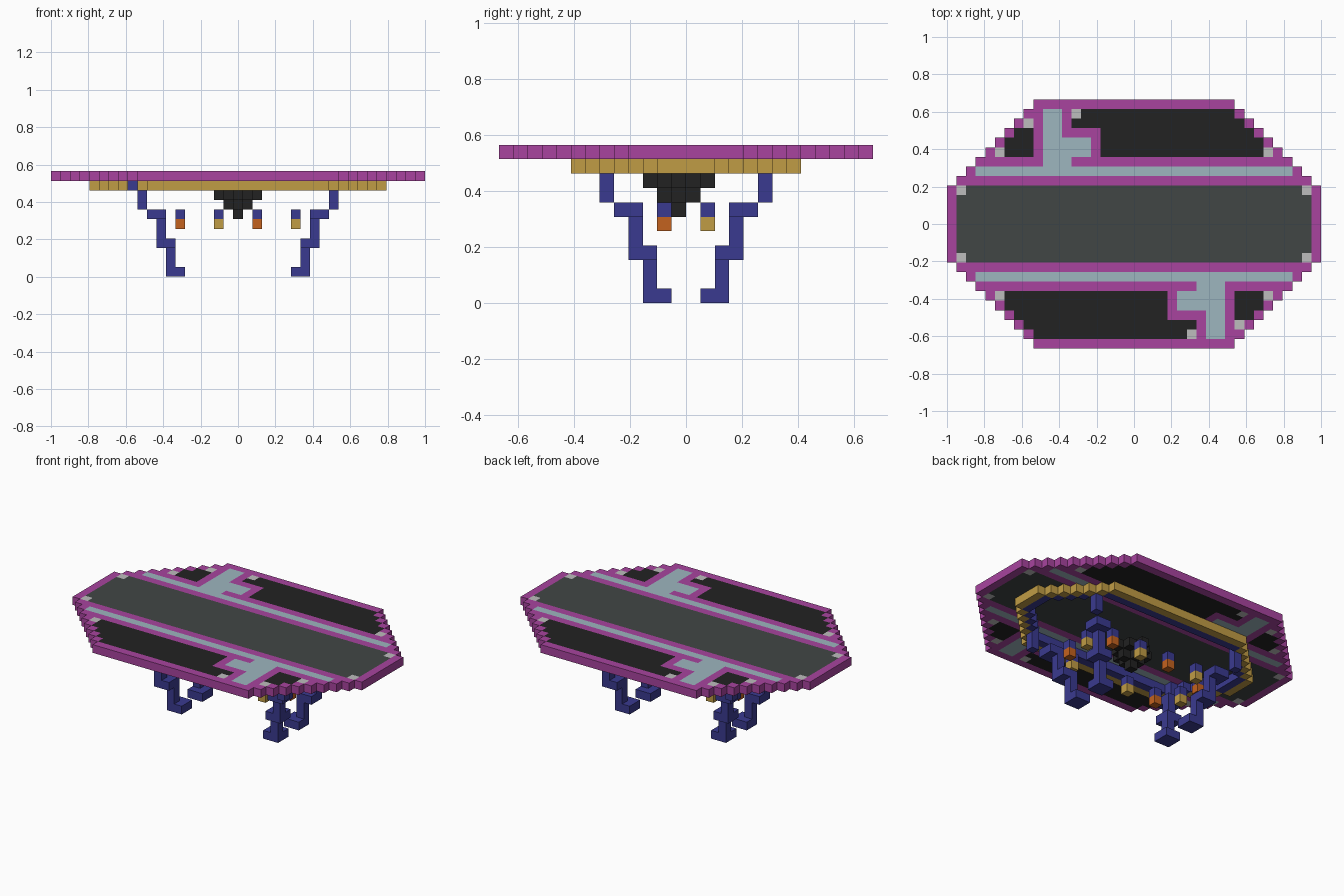
import bpy
import bmesh
from mathutils import Vector

cube = bpy.data.objects.get("Cube")
if cube:
    bpy.data.objects.remove(cube, do_unlink=True)

NX, NY = 39, 26          # blocks along x and y
U = 2 / NX               # block size


def material(name, hex_code):
    def linear(c):
        return c / 12.92 if c <= 0.04045 else ((c + 0.055) / 1.055) ** 2.4
    rgb = [linear(int(hex_code[n:n + 2], 16) / 255) for n in (0, 2, 4)]
    mat = bpy.data.materials.new(name)
    mat.use_nodes = True
    mat.diffuse_color = (*rgb, 1)
    bsdf = mat.node_tree.nodes["Principled BSDF"]
    bsdf.inputs["Base Color"].default_value = (*rgb, 1)
    bsdf.inputs["Roughness"].default_value = 0.8
    return mat


PURPLE = material("purple", "A8449F")
PALE = material("pale_blue", "9DB6BF")
SLATE = material("slate_grey", "414645")
BLACK = material("black", "222222")
SILVER = material("silver", "BEBEBE")
GOLD = material("gold", "C09C45")
BLUE = material("deep_blue", "3A3A90")
ORANGE = material("orange", "C4621F")

AXES = [Vector(a) for a in ((1, 0, 0), (0, 1, 0), (0, 0, 1))]


def build(name, blocks):
    """Make one mesh from {(i, j, k): material}, keeping only outer faces."""
    mats = list(dict.fromkeys(blocks.values()))
    bm = bmesh.new()
    corners = {}

    def corner(p):
        key = tuple(round(c) for c in p)
        if key not in corners:
            x, y, z = key
            corners[key] = bm.verts.new(((x - NX / 2) * U, (y - NY / 2) * U, z * U))
        return corners[key]

    for cell, mat in blocks.items():
        base = Vector(cell)
        for n in range(3):
            a, b, c = AXES[n], AXES[(n + 1) % 3], AXES[(n + 2) % 3]
            for side in (0, 1):
                neighbour = base + (a if side else -a)
                if tuple(round(v) for v in neighbour) in blocks:
                    continue
                o = base + a * side
                ring = [o, o + b, o + b + c, o + c]
                if not side:
                    ring.reverse()
                face = bm.faces.new([corner(p) for p in ring])
                face.material_index = mats.index(mat)
    mesh = bpy.data.meshes.new(name)
    bm.to_mesh(mesh)
    bm.free()
    for mat in mats:
        mesh.materials.append(mat)
    obj = bpy.data.objects.new(name, mesh)
    bpy.context.collection.objects.link(obj)
    return obj


def box(i0, i1, j0, j1, k0, k1, mat):
    return {(i, j, k): mat for i in range(i0, i1 + 1)
            for j in range(j0, j1 + 1) for k in range(k0, k1 + 1)}


# Deck: stepped octagon with half-turn symmetry
STUDS = {(1, 16), (37, 16), (5, 20), (33, 20), (8, 23), (13, 24)}


def deck_colour(i, j):
    if j < NY // 2:
        i, j = NX - 1 - i, NY - 1 - j
    start = max(0, j - 16)
    if (i, j) in STUDS:
        return SILVER
    if i in (start, NX - 1 - start) or j in (17, 25):
        return PURPLE
    if j <= 16:
        return SLATE
    if j == 18 or i in (10, 11) or (i, j) == (12, 19) or (12 <= i <= 14 and j in (20, 21)):
        return PALE
    if j == 19 or i == 9 or (i == 12 and j > 21) or (i == 15 and j < 23) or (j == 22 and 12 < i < 15):
        return PURPLE
    return BLACK


deck = {}
for j in range(NY):
    start = max(0, max(j, NY - 1 - j) - 16)
    for i in range(start, NX - start):
        deck[i, j, 10] = deck_colour(i, j)
build("deck", deck)


# Rims under the deck: gold outside, blue lining one block further in
def octagon(inset):
    cells = set()
    for j in range(5 + inset, 21 - inset):
        start = max(4 + inset, 10 + inset - (min(j, NY - 1 - j) - 5))
        cells |= {(i, j) for i in range(start, NX - start)}
    return cells


def inner(cells):
    return {(i, j) for i, j in cells
            if {(i - 1, j), (i + 1, j), (i, j - 1), (i, j + 1)} <= cells}


outer_area = octagon(0)
lining_area = inner(outer_area)
outer_rim = {(i, j, 9): GOLD for i, j in outer_area - lining_area}
outer_rim[8, 7, 9] = BLUE
build("outer_rim", outer_rim)
build("rim_lining", {(i, j, 9): BLUE for i, j in lining_area - inner(lining_area)})

# Legs: stepping inward on the diagonal, mirrored to four corners
leg = {}
for part in ((9, 9, 7, 7, 7, 8), (10, 11, 8, 9, 6, 6), (11, 11, 9, 9, 4, 5),
             (11, 12, 9, 10, 3, 3), (12, 12, 10, 10, 1, 2), (12, 13, 10, 11, 0, 0)):
    leg.update(box(*part, BLUE))
for flip_x, side in ((False, "right"), (True, "left")):
    for flip_y, end in ((False, "front"), (True, "back")):
        build(f"{end}_{side}_leg",
              {(NX - 1 - i if flip_x else i, NY - 1 - j if flip_y else j, k): m
               for (i, j, k), m in leg.items()})

# Lamps: a ring of twelve, alternating orange and gold under blue caps
ring = [(i, 9) for i in (13, 17, 21, 25)] + [(27, 11), (27, 14)]
ring += [(NX - 1 - i, NY - 1 - j) for i, j in ring]
lamp_colours = {(i, 9): (ORANGE, GOLD)[n % 2] for n, i in enumerate((13, 17, 21, 25))}
lamp_colours.update({(27, 11): ORANGE, (27, 14): GOLD})
for n, (i, j) in enumerate(ring):
    glow = lamp_colours.get((i, j))
    if glow is None:
        glow = lamp_colours[NX - 1 - i, NY - 1 - j]
        # the opposite half repeats the alternation
    build(f"lamp_{n + 1}", {(i, j, 6): BLUE, (i, j, 5): glow})

# Core: stepped pyramid pointing down from the middle
core = {}
for radius in range(3):
    for i in range(-radius, radius + 1):
        for j in range(-radius, radius + 1):
            if abs(i) + abs(j) <= radius:
                core[19 + i, 12 + j, 6 + radius] = BLACK
build("core", core)
